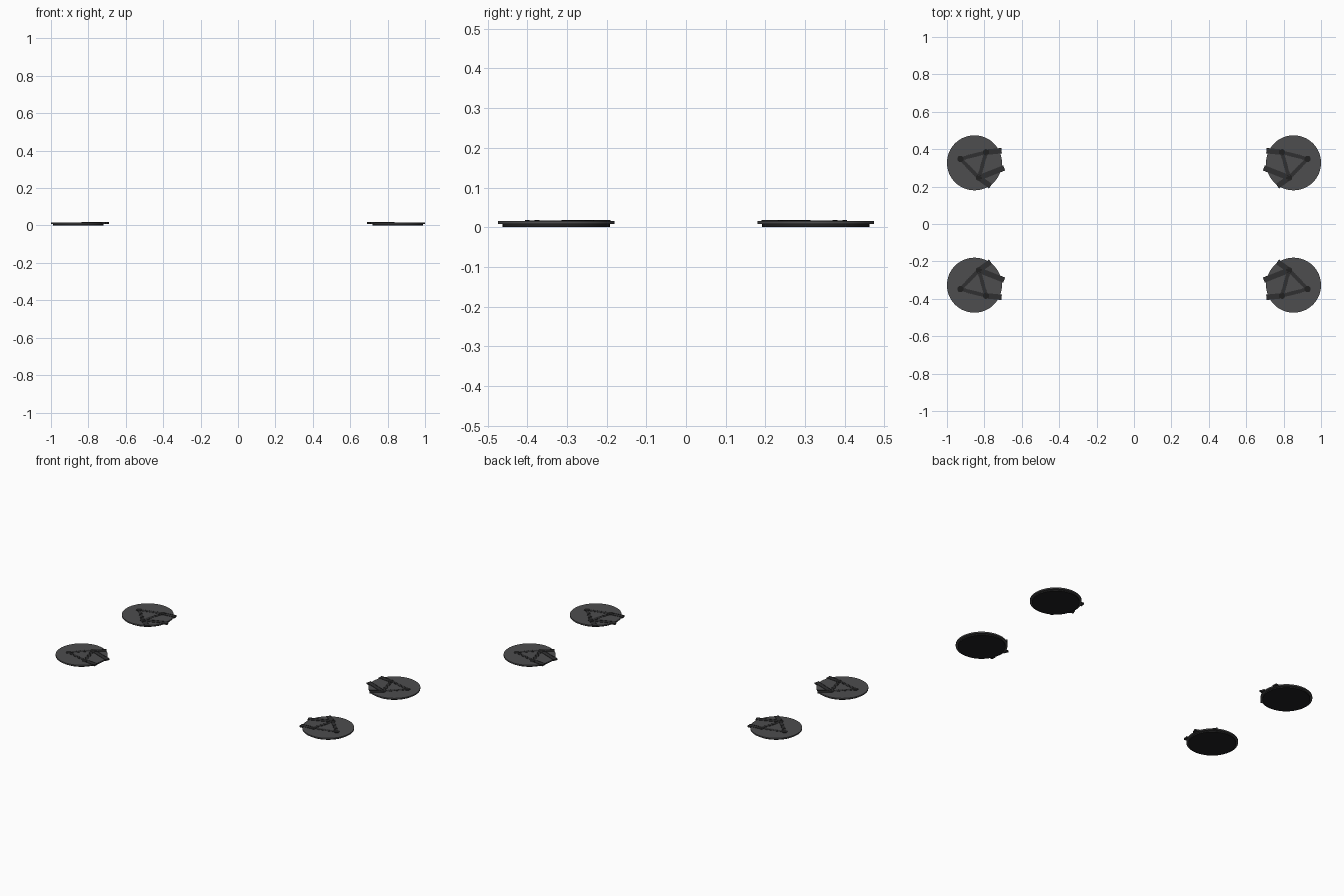
import bpy, bmesh
from math import atan2
from mathutils import Vector, Matrix

if "Cube" in bpy.data.objects:
    bpy.data.objects.remove(bpy.data.objects["Cube"])

CENTRE = (0.853, 0.327)
# Joints and outer strut ends on one pad
A, B, C = Vector((0.928, 0.348)), Vector((0.791, 0.384)), Vector((0.829, 0.247))
STUBS = [(B, Vector((0.708, 0.392))), (C, Vector((0.694, 0.300))), (C, Vector((0.767, 0.202)))]


def material(name, v):
    m = bpy.data.materials.new(name)
    m.diffuse_color = (v, v, v * 1.03, 1)
    m.use_nodes = True
    m.node_tree.nodes["Principled BSDF"].inputs["Base Color"].default_value = m.diffuse_color
    return m


pad_mat, strut_mat, joint_mat = material("pad_grey", 0.075), material("strut_grey", 0.03), material("joint_dark", 0.015)


def cylinder(bm, x, y, r, z0, z1, n):
    bmesh.ops.create_cone(bm, cap_ends=True, segments=n, radius1=r, radius2=r, depth=z1 - z0,
                          matrix=Matrix.Translation((x, y, (z0 + z1) / 2)))


def bar(bm, p, q, w, z0, z1, side=0.0):
    # Box running from p to q, optionally shifted sideways
    d = q - p
    mid = (p + q) / 2 + Vector((-d.y, d.x)).normalized() * side
    m = (Matrix.Translation((mid.x, mid.y, (z0 + z1) / 2)) @ Matrix.Rotation(atan2(d.y, d.x), 4, 'Z')
         @ Matrix.Diagonal((d.length, w, z1 - z0, 1)))
    bmesh.ops.create_cube(bm, size=1, matrix=m)


def finish(bm, name, mat, smooth=False):
    # Mirror the part to all four pads
    me = bpy.data.meshes.new(name)
    bm.to_mesh(me)
    bm.free()
    ob = bpy.data.objects.new(name, me)
    bpy.context.collection.objects.link(ob)
    me.materials.append(mat)
    mod = ob.modifiers.new("four_pads", 'MIRROR')
    mod.use_axis = (True, True, False)
    mod.use_mirror_merge = False
    if smooth:
        bpy.ops.object.select_all(action='DESELECT')
        ob.select_set(True)
        bpy.context.view_layer.objects.active = ob
        bpy.ops.object.shade_smooth_by_angle()


# Round pad and the narrower sole beneath it
bm = bmesh.new()
cylinder(bm, *CENTRE, 0.147, 0.0075, 0.0155, 64)
finish(bm, "pad_disc", pad_mat, True)
bm = bmesh.new()
cylinder(bm, *CENTRE, 0.135, 0.0, 0.0075, 64)
finish(bm, "pad_sole", joint_mat, True)

# Ribbed struts between the joints
bm = bmesh.new()
for p, q in ((A, B), (B, C), (C, A)):
    bar(bm, p, q, 0.018, 0.010, 0.0162)
    n = int((q - p).length / 0.011)
    for i in range(1, n):
        c, h = p.lerp(q, i / n), (q - p).normalized() * 0.0025
        bar(bm, c - h, c + h, 0.022, 0.010, 0.0168)
finish(bm, "ribbed_struts", strut_mat)

# Wider channel struts overhanging the rim, with raised edges
bm = bmesh.new()
for p, q in STUBS:
    bar(bm, p, q, 0.026, 0.0085, 0.0162)
    for s in (-1, 1):
        bar(bm, p, q, 0.004, 0.0085, 0.0176, s * 0.0125)
finish(bm, "channel_struts", strut_mat)

# Round joints
bm = bmesh.new()
for p in (A, B, C):
    cylinder(bm, p.x, p.y, 0.017, 0.010, 0.0172, 20)
finish(bm, "joints", joint_mat, True)
